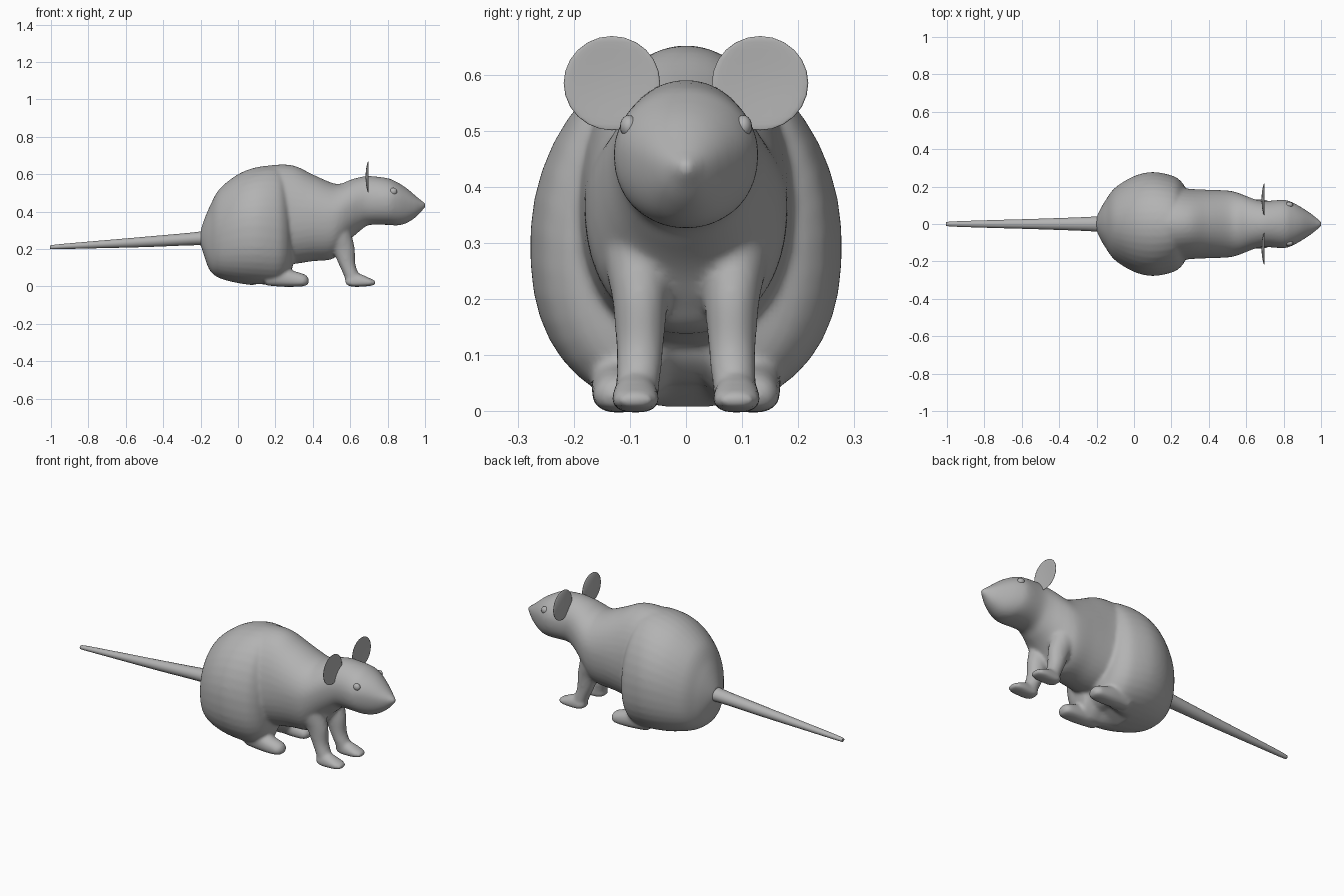
import bpy, bmesh, math
from mathutils import Vector

if "Cube" in bpy.data.objects:
    bpy.data.objects.remove(bpy.data.objects["Cube"])

grey = bpy.data.materials.new("grey")
grey.diffuse_color = (0.45, 0.45, 0.45, 1)
grey.use_nodes = True
grey.node_tree.nodes["Principled BSDF"].inputs["Base Color"].default_value = grey.diffuse_color


def spline(rows, steps=5):
    """Catmull-Rom interpolation through rows of numbers."""
    out = []
    n = len(rows)
    for i in range(n - 1):
        p0, p1, p2, p3 = (rows[max(0, min(n - 1, i + k))] for k in (-1, 0, 1, 2))
        for s in range(steps):
            t = s / steps
            out.append([0.5 * (2 * b + (c - a) * t + (2 * a - 5 * b + 4 * c - d) * t * t
                               + (3 * b - a - 3 * c + d) * t ** 3)
                        for a, b, c, d in zip(p0, p1, p2, p3)])
    out.append(list(rows[-1]))
    return out


def loft(bm, rings):
    """Closed skin over equal rings of points."""
    vs = [[bm.verts.new(p) for p in r] for r in rings]
    n = len(vs[0])
    for a, b in zip(vs, vs[1:]):
        for i in range(n):
            j = (i + 1) % n
            bm.faces.new((a[i], a[j], b[j], b[i]))
    bm.faces.new(vs[0][::-1])
    bm.faces.new(vs[-1])


def long_rings(rows, y0=0.0, low_exp=2.2, notch=0.0, n=40):
    """Rings across x from rows (x, bottom, widest height, top, half width)."""
    rings = []
    for x, lo, mid, hi, w in spline(rows):
        ring = []
        for k in range(n):
            a = 2 * math.pi * (k + 0.5) / n
            c, s = math.cos(a), math.sin(a)
            e = 2 / (2.0 if s > 0 else low_exp)
            y = w * math.copysign(abs(c) ** e, c)
            z = mid + (hi - mid if s > 0 else mid - lo) * math.copysign(abs(s) ** e, s)
            if s < 0 and x > 0.08:
                z += notch * math.exp(-(y / 0.04) ** 2) * min(1, (x - 0.08) / 0.1)
            ring.append(Vector((x, y0 + y, z)))
        rings.append(ring)
    return rings


def upright_rings(rows, side, n=20):
    """Rings across z from rows (x, y, z, x radius, y radius)."""
    return [[Vector((x + rx * math.cos(2 * math.pi * k / n),
                     side * (y + ry * math.sin(2 * math.pi * k / n)), z)) for k in range(n)]
            for x, y, z, rx, ry in spline(rows)]


def finish(name, bm):
    bmesh.ops.recalc_face_normals(bm, faces=bm.faces)
    me = bpy.data.meshes.new(name)
    bm.to_mesh(me)
    bm.free()
    me.materials.append(grey)
    me.polygons.foreach_set("use_smooth", [True] * len(me.polygons))
    ob = bpy.data.objects.new(name, me)
    bpy.context.collection.objects.link(ob)
    return ob


# Body: haunches, torso with head, legs and feet fused into one skin
bm = bmesh.new()
haunches = [(-.20, .225, .257, .30, .037), (-.18, .16, .25, .36, .08), (-.15, .085, .25, .43, .13),
            (-.10, .045, .26, .52, .195), (0, .018, .29, .60, .256), (.1, .005, .30, .638, .278),
            (.2, 0, .29, .645, .26), (.25, .02, .28, .61, .23), (.28, .05, .27, .52, .18),
            (.30, .11, .27, .42, .09)]
torso = [(0, .1, .3, .57, .15), (.1, .1, .33, .63, .2), (.2, .11, .35, .651, .2),
         (.3, .12, .36, .646, .188), (.4, .135, .37, .599, .183), (.5, .145, .37, .555, .179),
         (.55, .19, .39, .55, .169), (.6, .25, .42, .57, .15), (.65, .295, .45, .584, .131),
         (.7, .328, .46, .591, .123), (.8, .329, .46, .579, .129), (.85, .326, .46, .558, .114),
         (.9, .338, .45, .527, .086), (.95, .37, .44, .485, .053), (.985, .405, .437, .457, .025),
         (1.004, .425, .437, .447, .010)]
loft(bm, long_rings(haunches, low_exp=2.4, notch=0.09))
loft(bm, long_rings(torso))

front_leg = [(.50, .09, .36, .09, .07), (.53, .085, .27, .08, .062), (.563, .082, .2, .062, .05),
             (.583, .082, .12, .045, .043), (.607, .085, .06, .042, .04), (.62, .088, .02, .042, .038)]
front_foot = [(.575, .015, .022, .04, .025), (.60, 0, .022, .065, .038), (.65, -.002, .022, .068, .042),
              (.70, .002, .022, .047, .042), (.728, .008, .02, .034, .03), (.737, .014, .02, .027, .015)]
hind_foot = [(.15, .005, .05, .1, .04), (.24, -.002, .05, .1, .048), (.30, -.002, .035, .083, .048),
             (.35, .001, .03, .068, .044), (.37, .008, .03, .055, .032), (.378, .018, .03, .042, .016)]
for side in (-1, 1):
    loft(bm, upright_rings(front_leg, side))
    loft(bm, long_rings(front_foot, side * 0.09, 2.6, n=20))
    loft(bm, long_rings(hind_foot, side * 0.12, 2.6, n=20))
body = finish("body", bm)
skin = body.modifiers.new("fuse", 'REMESH')
skin.mode = 'VOXEL'
skin.voxel_size = 0.009
skin.use_smooth_shade = True
soft = body.modifiers.new("soften", 'SMOOTH')
soft.factor = 0.5
soft.iterations = 8

# Tail
bm = bmesh.new()
loft(bm, long_rings([(-1, .202, .208, .214, .006), (-.985, .199, .211, .223, .013),
                     (-.8, .203, .222, .24, .02), (-.5, .21, .239, .266, .029),
                     (-.22, .22, .256, .292, .04), (-.19, .21, .256, .305, .05),
                     (-.15, .18, .256, .34, .08)], low_exp=2, n=16))
finish("tail", bm)

# Ears and eyes
for side, label in ((-1, "right"), (1, "left")):
    bm = bmesh.new()
    bmesh.ops.create_uvsphere(bm, u_segments=24, v_segments=12, radius=1)
    for v in bm.verts:
        x, y, z = v.co
        cup = 0.008 * (y * y + z * z)          # thin cupped disc
        v.co = (.688 + .006 * x + cup, side * (.132 + .086 * y), .585 + .084 * z)
    finish(label + "_ear", bm)

    bm = bmesh.new()
    bmesh.ops.create_uvsphere(bm, u_segments=16, v_segments=10, radius=0.021)
    for v in bm.verts:
        v.co = Vector((v.co.x, v.co.y * 0.75, v.co.z * 0.95)) + Vector((.83, side * .102, .508))
    finish(label + "_eye", bm)
